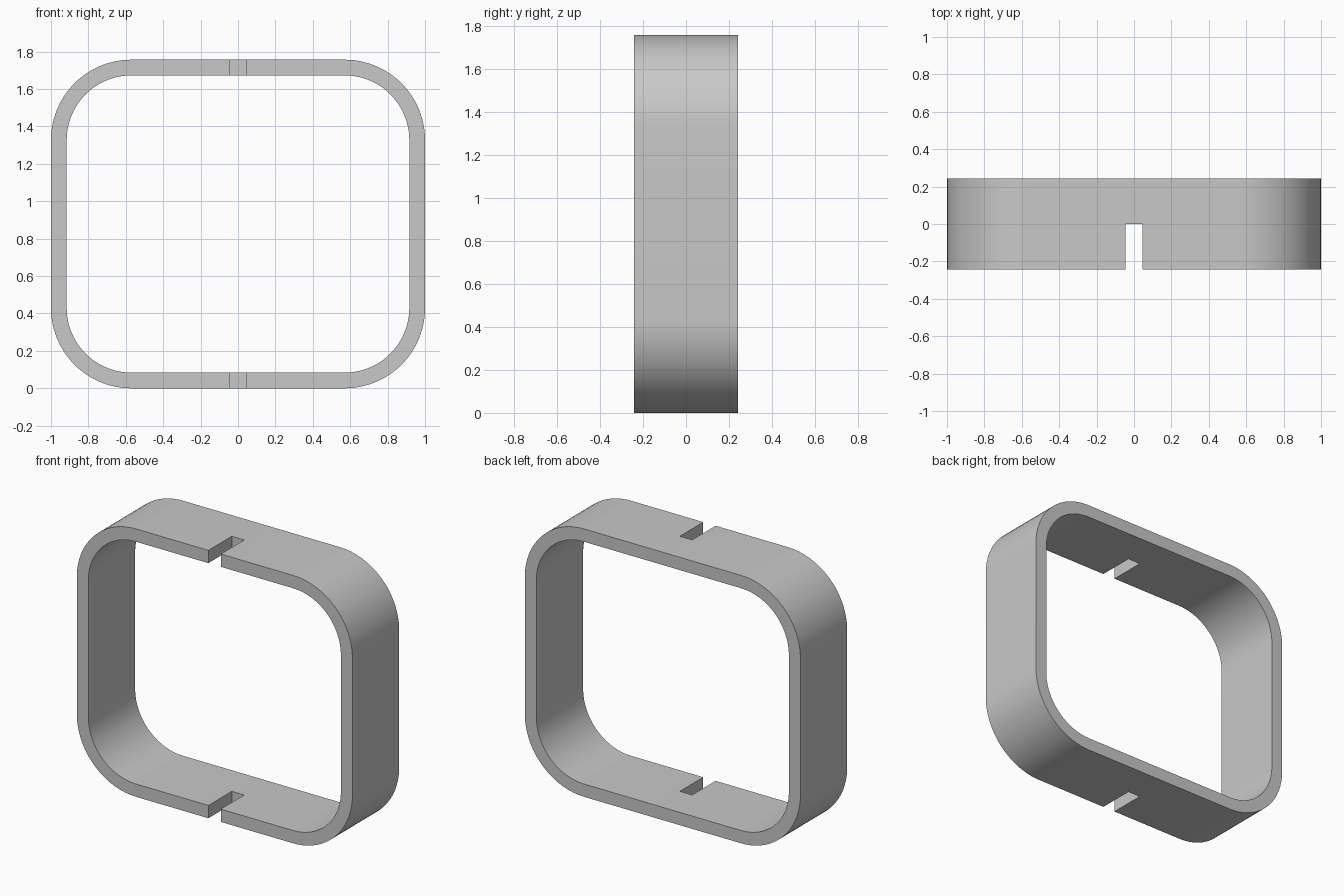
import bpy, bmesh
from math import sin, cos, pi, radians

WIDTH, HEIGHT, DEPTH = 2.0, 1.757, 0.485
WALL, RADIUS, STEPS = 0.084, 0.43, 24
SLOT = 0.09

if "Cube" in bpy.data.objects:
    bpy.data.objects.remove(bpy.data.objects["Cube"], do_unlink=True)

grey = bpy.data.materials.new("plain grey")
grey.use_nodes = True
colour = (0.58, 0.58, 0.58, 1)
grey.diffuse_color = colour
grey.node_tree.nodes["Principled BSDF"].inputs["Base Color"].default_value = colour


def rounded_outline(inset):
    """Rounded rectangle in x and z, shrunk evenly by inset."""
    r = RADIUS - inset
    cx, cz = WIDTH / 2 - RADIUS, HEIGHT / 2 - RADIUS
    points = []
    for corner, (sx, sz) in enumerate([(1, 1), (-1, 1), (-1, -1), (1, -1)]):
        for i in range(STEPS + 1):
            a = (corner + i / STEPS) * pi / 2
            points.append((sx * cx + r * cos(a), HEIGHT / 2 + sz * cz + r * sin(a)))
    return points


# Band: inner and outer outlines joined into a closed tube wall
bm = bmesh.new()
loops = [[bm.verts.new((x, y, z)) for x, z in rounded_outline(inset)]
         for inset, y in [(0, -DEPTH / 2), (0, DEPTH / 2),
                          (WALL, DEPTH / 2), (WALL, -DEPTH / 2)]]
n = len(loops[0])
for k in range(4):
    a, b = loops[k], loops[(k + 1) % 4]
    for i in range(n):
        j = (i + 1) % n
        bm.faces.new((a[i], a[j], b[j], b[i]))
bmesh.ops.recalc_face_normals(bm, faces=bm.faces)
mesh = bpy.data.meshes.new("slotted_band")
bm.to_mesh(mesh)
bm.free()
band = bpy.data.objects.new("slotted_band", mesh)
bpy.context.collection.objects.link(band)
mesh.materials.append(grey)

# Slot cutter: runs through top and bottom walls, front half only
bpy.ops.mesh.primitive_cube_add(size=1, location=(0, -DEPTH / 2, HEIGHT / 2))
cutter = bpy.context.object
cutter.name = "slot_cutter"
cutter.scale = (SLOT, DEPTH, HEIGHT + 0.4)
cutter.data.materials.append(grey)
cutter.hide_render = True

cut = band.modifiers.new("slots", "BOOLEAN")
cut.operation = "DIFFERENCE"
cut.solver = "EXACT"
cut.object = cutter
bpy.ops.object.select_all(action="DESELECT")
band.select_set(True)
bpy.context.view_layer.objects.active = band
bpy.ops.object.modifier_apply(modifier=cut.name)
bpy.data.objects.remove(cutter, do_unlink=True)

# Smooth corners, crisp edges
bpy.ops.object.shade_smooth_by_angle(angle=radians(30))
